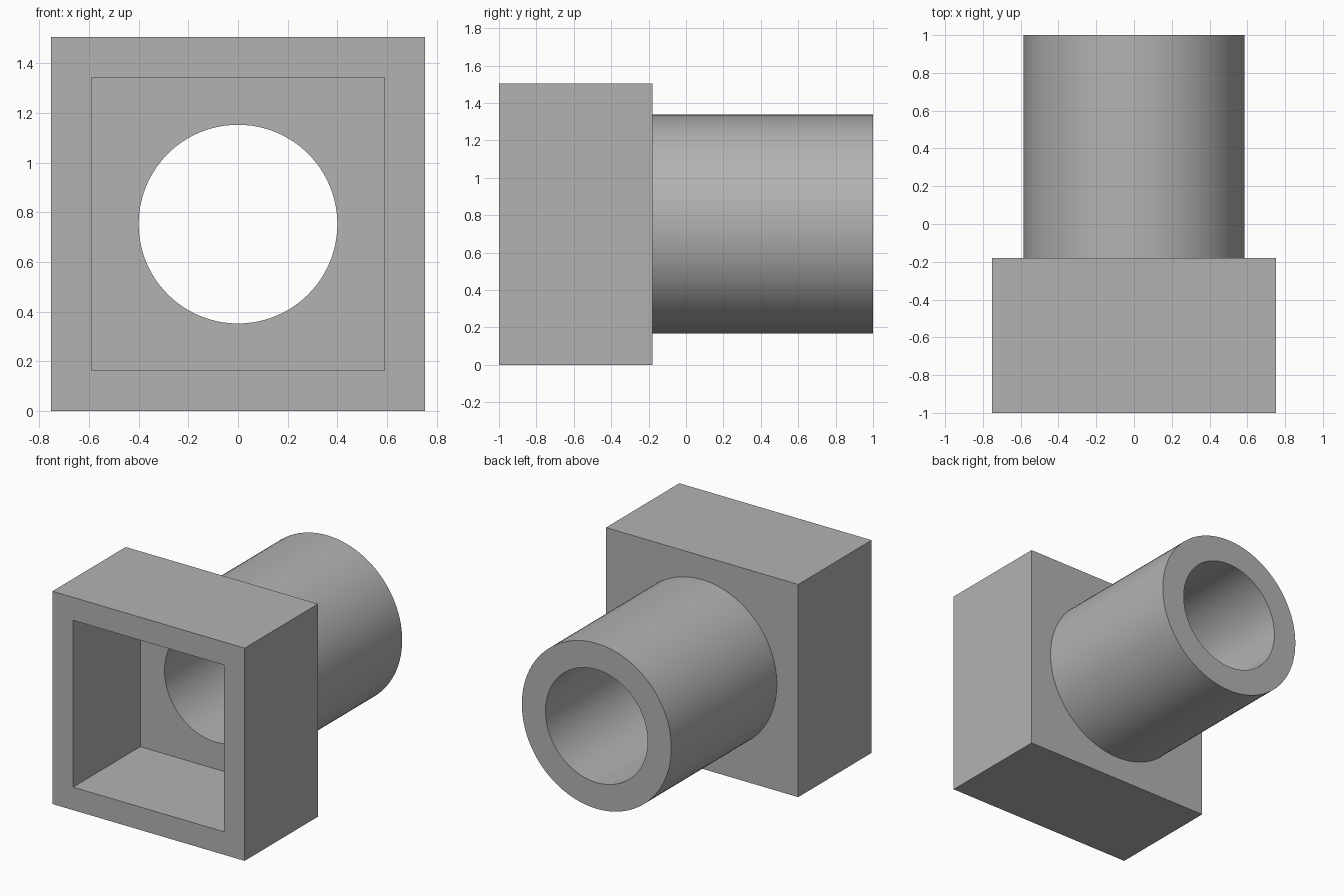
import bpy
import math

cube = bpy.data.objects.get("Cube")
if cube:
    bpy.data.objects.remove(cube, do_unlink=True)

HALF, MID = 0.7525, 0.7525          # half width of the block, height of the axis
FRONT, SHOULDER, BACK = -1.0, -0.18, 1.0
POCKET_HALF, POCKET_FLOOR = 0.59, -0.25
PIPE_R, BORE_R = 0.585, 0.40

grey = bpy.data.materials.new("plain grey")
grey.use_nodes = True
colour = (0.45, 0.45, 0.45, 1)
grey.diffuse_color = colour
grey.node_tree.nodes["Principled BSDF"].inputs["Base Color"].default_value = colour


def block(name, half, y0, y1):
    bpy.ops.mesh.primitive_cube_add(size=1, location=(0, (y0 + y1) / 2, MID))
    ob = bpy.context.object
    ob.name = name
    ob.scale = (2 * half, y1 - y0, 2 * half)
    bpy.ops.object.transform_apply(location=True, rotation=True, scale=True)
    ob.data.materials.append(grey)
    return ob


def rod(name, radius, y0, y1):
    bpy.ops.mesh.primitive_cylinder_add(
        vertices=96, radius=radius, depth=y1 - y0,
        location=(0, (y0 + y1) / 2, MID), rotation=(math.pi / 2, 0, 0))
    ob = bpy.context.object
    ob.name = name
    bpy.ops.object.transform_apply(location=True, rotation=True, scale=True)
    ob.data.materials.append(grey)
    return ob


def combine(target, tool, operation):
    mod = target.modifiers.new(tool.name, 'BOOLEAN')
    mod.operation = operation
    mod.solver = 'EXACT'
    mod.object = tool
    bpy.context.view_layer.objects.active = target
    bpy.ops.object.modifier_apply(modifier=mod.name)
    bpy.data.objects.remove(tool, do_unlink=True)


# Square socket with the round pipe joined to its back
body = block("socket_and_pipe", HALF, FRONT, SHOULDER)
combine(body, rod("pipe", PIPE_R, SHOULDER - 0.03, BACK), 'UNION')

# Square pocket in the front and a round bore right through
combine(body, block("pocket_cutter", POCKET_HALF, FRONT - 0.1, POCKET_FLOOR), 'DIFFERENCE')
combine(body, rod("bore_cutter", BORE_R, POCKET_FLOOR - 0.1, BACK + 0.1), 'DIFFERENCE')

# Smooth round walls, crisp edges
bpy.ops.object.select_all(action='DESELECT')
body.select_set(True)
bpy.context.view_layer.objects.active = body
bpy.ops.object.shade_smooth_by_angle(angle=math.radians(30))
